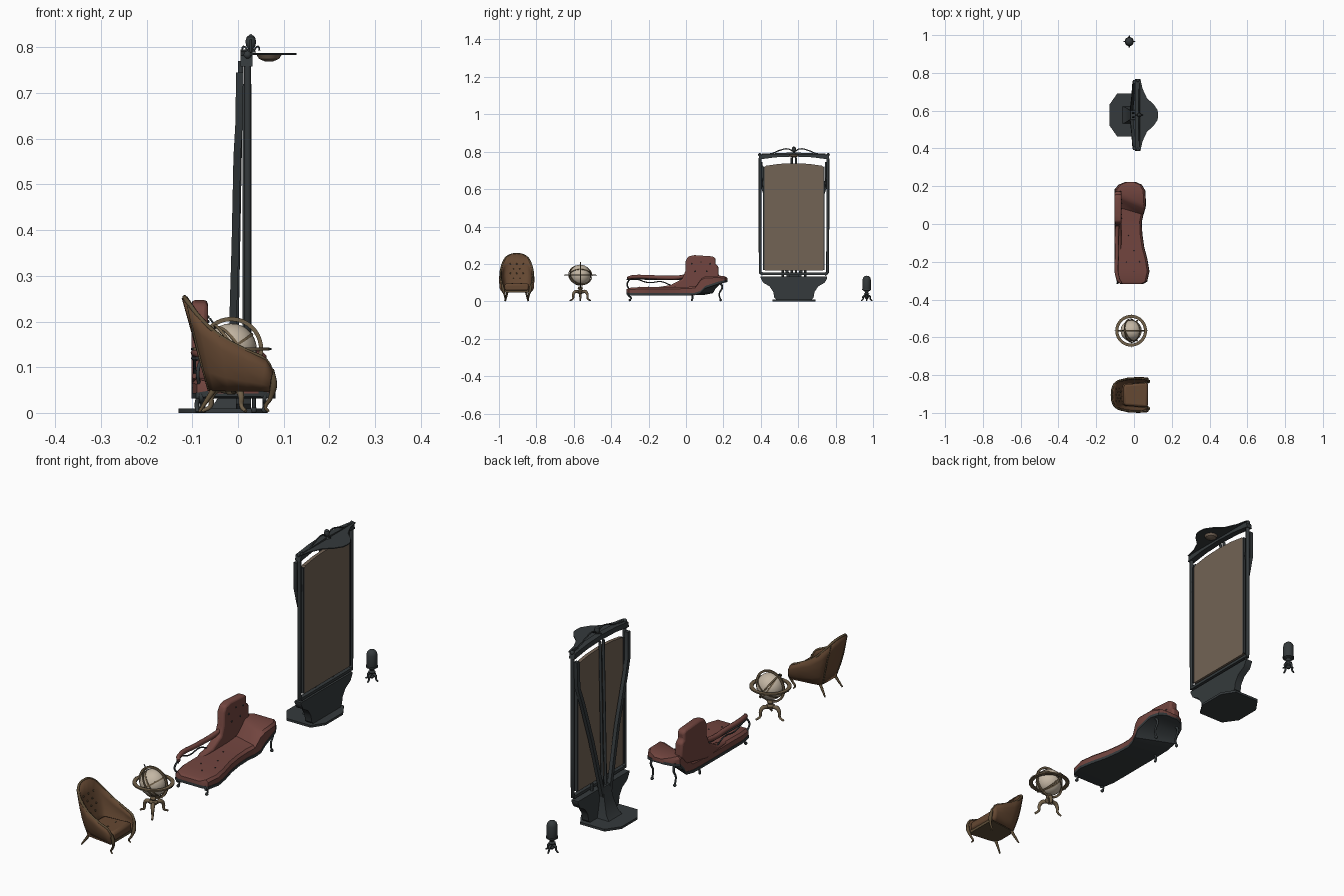
import bpy, bmesh, math
from mathutils import Vector

if "Cube" in bpy.data.objects:
    bpy.data.objects.remove(bpy.data.objects["Cube"])

def material(name, col):
    m = bpy.data.materials.new(name)
    m.diffuse_color = (*col, 1)
    m.use_nodes = True
    m.node_tree.nodes["Principled BSDF"].inputs["Base Color"].default_value = m.diffuse_color
    return m

LEATHER = material("brown_leather", (.13, .065, .032))
WOOD = material("wood", (.11, .075, .038))
BRASS = material("brass", (.16, .115, .065))
IVORY = material("ivory", (.55, .47, .37))
RED = material("red_fabric", (.17, .06, .05))
IRON = material("dark_iron", (.035, .042, .045))
PANEL = material("panel", (.17, .125, .09))

def obj(name, verts, faces, mat, bevel=0, angle=35):
    me = bpy.data.meshes.new(name)
    me.from_pydata([tuple(v) for v in verts], [], faces)
    bm = bmesh.new()
    bm.from_mesh(me)
    bmesh.ops.recalc_face_normals(bm, faces=bm.faces)
    bm.to_mesh(me)
    bm.free()
    me.materials.append(mat)
    me.shade_smooth()
    me.set_sharp_from_angle(angle=math.radians(angle))
    o = bpy.data.objects.new(name, me)
    bpy.context.collection.objects.link(o)
    if bevel:
        b = o.modifiers.new("bevel", 'BEVEL')
        b.width, b.segments = bevel, 2
    return o

def loft(name, rows, mat, ring=True, caps=True, loop=False, bevel=0):
    n = len(rows[0])
    faces = []
    for i in range(len(rows) if loop else len(rows) - 1):
        k = (i + 1) % len(rows)
        for j in range(n if ring else n - 1):
            l = (j + 1) % n
            faces.append((i*n + j, i*n + l, k*n + l, k*n + j))
    if caps and ring and not loop:
        faces += [tuple(range(n)), tuple(range((len(rows)-1)*n, len(rows)*n))]
    return obj(name, [v for r in rows for v in r], faces, mat, bevel)

def prism(name, outline, axis, a, b, mat, bevel=0):
    put = (lambda p, d: (d, p[0], p[1])) if axis == 'x' else (lambda p, d: (p[0], p[1], d))
    return loft(name, [[put(p, d) for p in outline] for d in (a, b)], mat, bevel=bevel)

def lathe(name, prof, c, mat, n=20):
    rows = [[(c[0] + r*math.cos(t*math.tau/n), c[1] + r*math.sin(t*math.tau/n), c[2] + z)
             for t in range(n)] for r, z in prof]
    return loft(name, rows, mat)

def ball(name, c, r, mat, n=20):
    k = n // 2
    return lathe(name, [(max(1e-4, r*math.sin(i*math.pi/k)), -r*math.cos(i*math.pi/k)) for i in range(k+1)], c, mat, n)

def ring(name, c, r0, r1, h, axis, mat, n=40):
    q = Vector(axis).to_track_quat('Z', 'Y')
    rows = [[Vector(c) + q @ Vector((r*math.cos(t*math.tau/n), r*math.sin(t*math.tau/n), z))
             for r, z in ((r0, -h), (r1, -h), (r1, h), (r0, h))] for t in range(n)]
    return loft(name, rows, mat, loop=True)

def tube(name, pts, r, mat, smooth=True):
    # swept rod; r is one radius or one per point
    cu = bpy.data.curves.new(name, 'CURVE')
    cu.dimensions, cu.bevel_depth, cu.bevel_resolution = '3D', 1, 2
    cu.use_fill_caps, cu.resolution_u = True, 4
    rs = r if isinstance(r, (list, tuple)) else [r]*len(pts)
    s = cu.splines.new('BEZIER')
    s.bezier_points.add(len(pts) - 1)
    for p, co, rad in zip(s.bezier_points, pts, rs):
        p.co, p.radius = co, rad
        p.handle_left_type = p.handle_right_type = 'AUTO' if smooth else 'VECTOR'
    o = bpy.data.objects.new(name, cu)
    bpy.context.collection.objects.link(o)
    me = bpy.data.meshes.new_from_object(o.evaluated_get(bpy.context.evaluated_depsgraph_get()))
    bpy.data.objects.remove(o)
    me.materials.clear()
    me.materials.append(mat)
    me.shade_smooth()
    o = bpy.data.objects.new(name, me)
    bpy.context.collection.objects.link(o)
    return o

# ---------- Armchair, facing +x ----------
CY = -.905
top = [(-.117, 0, .253), (-.115, .03, .25), (-.105, .055, .236), (-.085, .072, .21),
       (-.04, .084, .168), (.02, .087, .135), (.06, .084, .115), (.074, .08, .09)]
bot = [(-.06, 0), (-.06, .025), (-.058, .045), (-.05, .055), (-.02, .06), (.02, .064), (.05, .068), (.07, .07)]
top = [(x, -y, z) for x, y, z in top[:0:-1]] + top
bot = [Vector((x, -y, .05)) for x, y in bot[:0:-1]] + [Vector((x, y, .05)) for x, y in bot]
rows = []
for i in range(5):
    f = i/4
    row = []
    for b, t in zip(bot, top):
        p = b.lerp(Vector(t), f)
        p.y += math.copysign(.01*math.sin(math.pi*f), p.y) * min(1, abs(p.y)/.05) + CY
        row.append(p)
    rows.append(row)
shell = loft("chair_shell", rows, LEATHER, ring=False)
m = shell.modifiers.new("thickness", 'SOLIDIFY')
m.thickness, m.offset = .013, 0
tube("chair_rim", [(x, y + CY, z) for x, y, z in top], .005, WOOD)
prism("chair_base", [(p.x, p.y + CY) for p in bot], 'z', .047, .06, WOOD)
prism("seat_cushion", [(-.055, CY-.055), (.074, CY-.066), (.074, CY+.066), (-.055, CY+.055)], 'z', .055, .096, LEATHER, .012)
for k, (n, z) in enumerate([(3, .2), (2, .175), (3, .15), (2, .125)]):
    for j in range(n):
        ball("back_button", (-.05 - .06*(z-.05)/.205, CY + (j-(n-1)/2)*.034, z), .004, WOOD, 8)
for s in (-1, 1):
    tube("seat_button", [(.02, CY+s*.025, .094), (.02, CY+s*.025, .098)], .004, WOOD)
    tube("chair_front_leg", [(.074, CY+s*.078, .095), (.078, CY+s*.072, .06), (.07, CY+s*.064, .03), (.06, CY+s*.062, .012), (.067, CY+s*.064, .003)],
         [.005, .008, .005, .004, .003], WOOD)
    tube("chair_back_leg", [(-.05, CY+s*.05, .055), (-.07, CY+s*.055, .025), (-.085, CY+s*.06, .002)], [.007, .005, .003], WOOD)
    tube("chair_back_rib", [(-.062, CY+s*.045, .05), (-.085, CY+s*.056, .13), (-.108, CY+s*.056, .235)], .004, WOOD)

# ---------- Globe on stand ----------
G = Vector((-.015, -.565, .14))
ax = Vector((-.57, 0, .82)).normalized()
ball("globe", G, .056, IVORY, 28)
ring("horizon_ring", G, .068, .084, .003, (0, 0, 1), BRASS)
ring("meridian_ring", G, .061, .07, .003, (0, 1, 0), BRASS)
ring("equator_band", G, .055, .058, .003, ax, BRASS)
ring("cross_band", G, .055, .058, .003, (.8, .3, .55), BRASS)
ring("side_ring", G, .06, .064, .003, (.82, .1, .57), BRASS)
tube("globe_axis_pin", [G - ax*.072, G + ax*.082], .002, IRON)
for i in range(4):
    a = i*math.pi/2
    d = Vector((math.cos(a), math.sin(a), 0))
    tube("ring_pin", [G + d*.057, G + d*.088], .002, IRON)
lathe("stand_column", [(.008, .04), (.016, .048), (.018, .056), (.009, .062), (.014, .07), (.01, .08)], (G.x, G.y, 0), BRASS)
for a in (60, 180, 300):
    d = Vector((math.cos(math.radians(a)), math.sin(math.radians(a)), 0))
    o = Vector((G.x, G.y, 0))
    tube("stand_leg", [o + d*r + Vector((0, 0, z)) for r, z in ((.01, .05), (.032, .052), (.044, .035), (.045, .015), (.064, .004))],
         [.008, .009, .007, .005, .004], BRASS)

# ---------- Chaise longue ----------
st = [(-.318, -.065, .045, .042, .064, 0), (-.305, -.09, .068, .038, .072, 0), (-.25, -.1, .08, .038, .076, 0),
      (-.19, -.1, .07, .038, .077, 0), (-.12, -.1, .052, .038, .077, 0), (-.05, -.1, .042, .038, .077, 0),
      (.02, -.1, .04, .038, .078, .1), (.07, -.1, .048, .04, .082, .3), (.11, -.1, .057, .05, .122, .42),
      (.13, -.1, .062, .075, .135, .35), (.18, -.1, .058, .1, .137, .05), (.208, -.08, .04, .106, .134, 0), (.222, -.045, .008, .11, .125, 0)]
def station(y, l, r, b, t, w, grow=0):
    sec = [(l-grow, b), (r+grow, b), (r+grow, t-.01), (r-.01, t), (l+.01, t), (l-grow, t-.01)]
    return [(x, y - w*(x + .02), z) for x, z in sec]
loft("chaise_seat", [station(*s) for s in st], RED)
frame = []
for y, l, r, b, t, w in st:
    frame.append([(x, y - w*(x + .02), z) for x, z in ((l-.002, b-.006), (r+.002, b-.006), (r+.002, b+.006), (l-.002, b+.006))])
loft("chaise_frame", frame, IRON)
prism("chaise_backrest", [(-.15, .075), (-.08, .088), (-.02, .12), (-.004, .16), (-.002, .215), (.012, .24), (.045, .247),
      (.145, .24), (.158, .23), (.156, .2), (.172, .19), (.176, .13), (.14, .09), (0, .06)], 'x', -.102, -.066, RED, .008)
for y, z in ((.03, .2), (.08, .21), (.13, .2), (.05, .16), (.11, .16)):
    ball("chaise_button", (-.066, y, z), .004, IRON, 8)
for x, y in ((0, -.25), (.03, -.2), (-.04, -.2), (0, -.14), (-.03, -.06)):
    ball("chaise_seat_button", (x, y, .077), .003, IRON, 8)
tube("chaise_arm_pad", [(-.07, -.312, .124), (-.085, -.29, .13), (-.09, -.15, .128), (-.09, -.04, .128), (-.085, .01, .14)], [.007, .01, .011, .011, .008], RED)
tube("chaise_arm_rail", [(-.07, -.315, .117), (-.09, -.29, .119), (-.092, -.02, .117)], .004, IRON)
tube("chaise_arm_post", [(-.085, -.3, .06), (-.088, -.315, .09), (-.08, -.3, .12)], .004, IRON)
tube("chaise_scroll", [(-.095, -.26, .118), (-.095, -.2, .1), (-.095, -.13, .105), (-.095, -.08, .085)], .003, IRON)
for x, y, z in ((-.08, -.295, .045), (.058, -.295, .045), (-.075, .18, .102), (.035, .18, .102)):
    e = -1 if y < 0 else 1
    tube("chaise_leg", [(x, y, z), (x, y+e*.014, z*.75), (x, y-e*.002, z*.4), (x, y+e*.005, .006)], [.006, .005, .004, .004], IRON)
    ball("chaise_foot", (x, y+e*.005, .007), .007, IRON, 10)
tube("chaise_middle_leg", [(-.085, .03, .04), (-.09, .035, .02), (-.088, .03, .002)], .005, IRON)

# ---------- Tall framed panel ----------
Y = .577
def mir(half):
    return [(Y + y, z) for y, z in half] + [(Y - y, z) for y, z in reversed(half)]
prism("display_panel", mir([(.155, .165), (.16, .172), (.16, .715), (.15, .725), (.08, .735), (.01, .738)]), 'x', .013, .028, PANEL)
prism("panel_lower_rail", mir([(.18, .142), (.18, .154)]), 'x', .012, .03, IRON)
prism("panel_top_beam", [(Y-.19, .758), (Y-.1, .77), (Y, .774), (Y+.1, .77), (Y+.19, .758), (Y+.185, .782), (Y+.1, .792), (Y, .796), (Y-.1, .792), (Y-.185, .782)], 'x', .006, .032, IRON)
prism("panel_canopy", [(.02, Y-.19), (.034, Y-.19), (.045, Y-.14), (.068, Y-.09), (.105, Y-.055), (.125, Y-.025), (.128, Y),
      (.125, Y+.025), (.105, Y+.055), (.068, Y+.09), (.045, Y+.14), (.034, Y+.19), (.02, Y+.19)], 'z', .784, .788, IRON)
lathe("canopy_lamp", [(.008, -.012), (.022, -.006), (.028, .004)], (.068, Y, .781), PANEL)
lathe("top_finial", [(.012, 0), (.006, .008), (.01, .014), (.012, .024), (.009, .034), (.001, .04)], (.028, Y, .789), IRON, 12)
prism("pedestal", mir([(.095, .01), (.105, .02), (.11, .05), (.13, .08), (.165, .1), (.178, .125), (.178, .133)]), 'x', -.004, .028, IRON)
prism("pedestal_base", [(-.13, Y-.055), (-.088, Y-.115), (.03, Y-.115), (.065, Y-.06), (.065, Y+.06), (.03, Y+.115), (-.088, Y+.115), (-.13, Y+.055)], 'z', 0, .01, IRON)
loft("pedestal_rear_block", [[(x0, Y-w, z), (.01, Y-w, z), (.01, Y+w, z), (x0, Y+w, z)]
     for x0, w, z in ((-.062, .046, .008), (-.045, .04, .03), (-.03, .03, .08), (-.018, .025, .14))], IRON)
for s in (-1, 1):
    # side posts, trims, rear struts and scrolls
    tube("side_post", [(.021, Y+s*.165, .142), (.021, Y+s*.18, .155), (.021, Y+s*.181, .4), (.021, Y+s*.181, .765)], .008, IRON, False)
    prism("panel_side_trim", [(Y+s*.157, .168), (Y+s*.164, .168), (Y+s*.164, .72), (Y+s*.157, .72)], 'x', .01, .03, IRON)
    path = [(-.018, .022, .1), (-.01, .09, .37), (-.006, .15, .56), (-.002, .174, .63), (.0, .176, .745)]
    loft("rear_strut", [[(x-.004, Y+s*(y-.009), z), (x+.012, Y+s*(y-.009), z), (x+.012, Y+s*(y+.009), z), (x-.004, Y+s*(y+.009), z)]
         for x, y, z in path], IRON)
    tube("center_post", [(-.006, Y+s*.011, .1), (.006, Y+s*.011, .77)], .006, IRON)
    tube("top_scroll", [(.028, Y+s*.17, .787), (.028, Y+s*.12, .79), (.028, Y+s*.08, .806), (.028, Y+s*.03, .815), (.028, Y+s*.008, .803)], .003, IRON)
    tube("finial_curl", [(.028+s*.006, Y, .792), (.028+s*.016, Y, .802), (.028+s*.019, Y, .793)], .002, IRON)
    tube("corner_scroll", [(.021, Y+s*.181, .6), (.021, Y+s*.168, .62), (.021, Y+s*.17, .65), (.021, Y+s*.181, .67)], .003, IRON)
    tube("bracket", [(.012, Y+s*.06, .13), (.012, Y+s*.06, .165)], .006, IRON)
    ball("post_cap", (.021, Y+s*.183, .784), .009, IRON, 12)

# ---------- Small lamp ----------
L = (-.025, .966, 0)
lathe("lamp_capsule", [(.008, .052), (.019, .058), (.022, .066), (.022, .116), (.019, .127), (.012, .134), (.001, .137)], L, IRON)
lathe("lamp_stem", [(.006, .012), (.012, .02), (.007, .03), (.015, .04), (.008, .046), (.014, .056)], L, IRON, 14)
ring("lamp_collar", (L[0], L[1], .064), .021, .024, .003, (0, 0, 1), IRON, 20)
for i in range(4):
    c, s = math.cos(i*math.pi/2), math.sin(i*math.pi/2)
    tube("lamp_leg", [(L[0]+c*r, L[1]+s*r, z) for r, z in ((.006, .03), (.018, .026), (.02, .012), (.03, .003))], [.005, .005, .004, .003], IRON)
